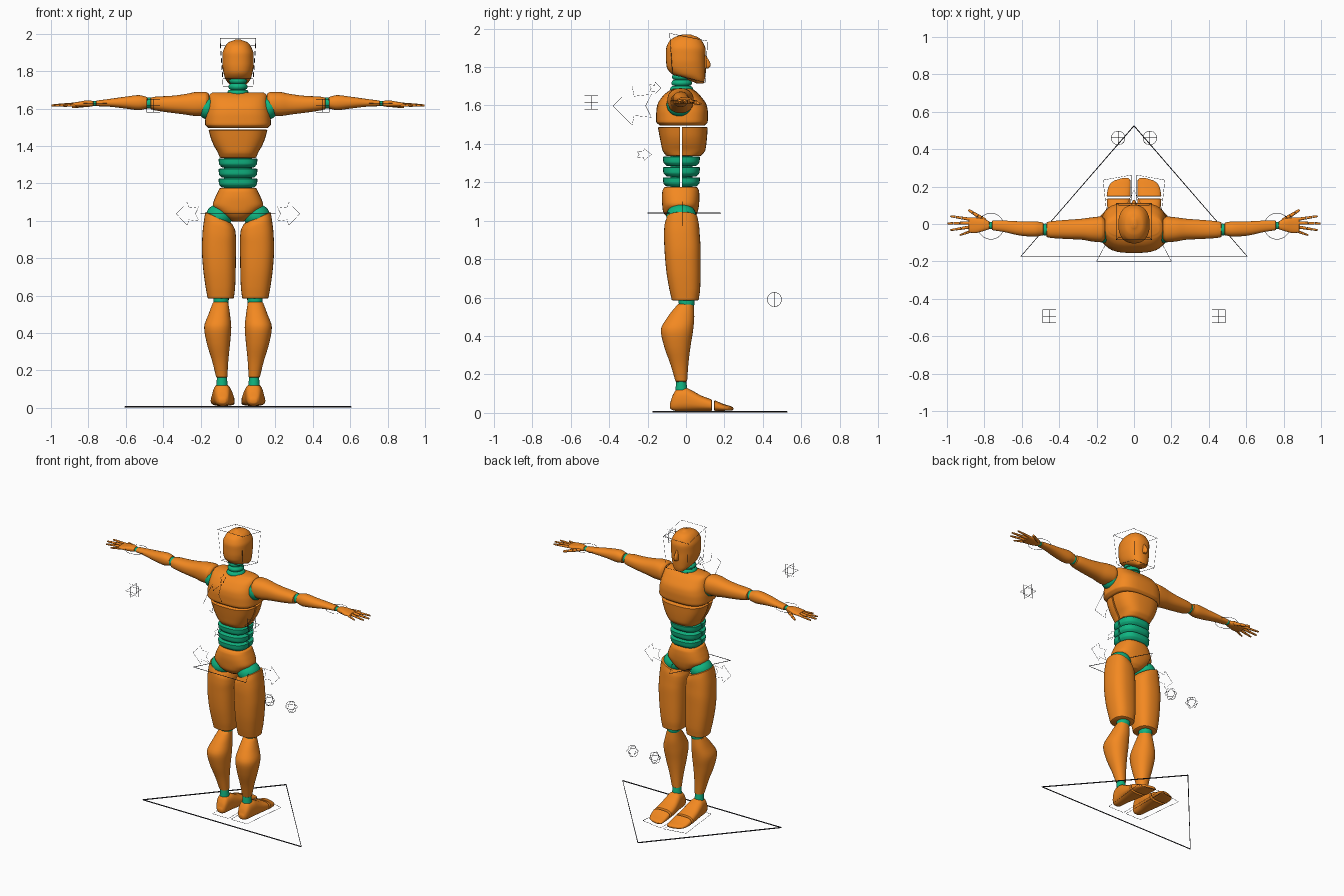
import bpy, bmesh, math
from mathutils import Vector, Matrix

if "Cube" in bpy.data.objects:
    bpy.data.objects.remove(bpy.data.objects["Cube"])


def material(name, rgb):
    m = bpy.data.materials.new(name)
    m.diffuse_color = (*rgb, 1)
    m.use_nodes = True
    m.node_tree.nodes["Principled BSDF"].inputs["Base Color"].default_value = m.diffuse_color
    return m


ORANGE = material("orange", (0.90, 0.25, 0.015))
GREEN = material("green", (0.005, 0.46, 0.22))
DARK = material("dark", (0.03, 0.03, 0.04))


def finish(name, bm, mat, mirror=False):
    bmesh.ops.recalc_face_normals(bm, faces=bm.faces)
    for f in bm.faces:
        f.smooth = True
    for e in bm.edges:
        e.smooth = e.is_manifold and e.calc_face_angle(0) < math.radians(35)
    me = bpy.data.meshes.new(name)
    bm.to_mesh(me)
    bm.free()
    me.materials.append(mat)
    ob = bpy.data.objects.new(name, me)
    bpy.context.collection.objects.link(ob)
    if mirror:
        ob.modifiers.new("mirror", "MIRROR").use_mirror_merge = False
    return ob


def smooth_rows(rows, steps=4):
    """Monotone cubic interpolation of every column along the first one."""
    n = len(rows)
    d = [[(b[k] - a[k]) / (b[0] - a[0]) for k in range(5)] for a, b in zip(rows, rows[1:])]
    hm = lambda a, b: 2 * a * b / (a + b) if a * b > 0 else 0
    m = [d[0]] + [[hm(d[i - 1][k], d[i][k]) for k in range(5)] for i in range(1, n - 1)] + [d[-1]]
    out = []
    for i in range(n - 1):
        h = rows[i + 1][0] - rows[i][0]
        for j in range(steps):
            s = j / steps
            out.append([(2*s**3 - 3*s*s + 1) * rows[i][k] + (s**3 - 2*s*s + s) * h * m[i][k]
                        + (3*s*s - 2*s**3) * rows[i + 1][k] + (s**3 - s*s) * h * m[i + 1][k]
                        for k in range(5)])
    return out + [list(rows[-1])]


def loft(name, axis, rows, mat, power=2.4, mirror=False, split=None, warp=None, rim=0.005, sides=32):
    """Rows are (position, u min, u max, v min, v max); ends get a small round rim."""
    rings = smooth_rows(rows)
    sgn = 1 if rows[-1][0] > rows[0][0] else -1
    inset = lambda r, s: [r[0] + s * rim * .6, r[1] + rim, r[2] - rim, r[3] + rim, r[4] - rim]
    rings = [inset(rings[0], -sgn)] + rings + [inset(rings[-1], sgn)]
    bm = bmesh.new()
    loops = []
    for t, u0, u1, v0, v1 in rings:
        loop = []
        for i in range(sides):
            a = math.tau * i / sides
            c, s = (math.copysign(abs(w) ** (2 / power), w) for w in (math.cos(a), math.sin(a)))
            u, v = (u0 + u1) / 2 + c * (u1 - u0) / 2, (v0 + v1) / 2 + s * (v1 - v0) / 2
            co = {"x": (t, u, v), "y": (u, t, v), "z": (u, v, t)}[axis]
            loop.append(bm.verts.new(warp(*co) if warp else co))
        loops.append(loop)
    for a, b in zip(loops, loops[1:]):
        for i in range(sides):
            j = (i + 1) % sides
            bm.faces.new((a[i], a[j], b[j], b[i]))
    bm.faces.new(loops[0])
    bm.faces.new(loops[-1])
    if split is None:
        return finish(name, bm, mat, mirror)
    for tag, off, way in (("front", .005, -1), ("back", -.005, 1)):
        half = bm.copy()
        r = bmesh.ops.bisect_plane(half, geom=half.verts[:] + half.edges[:] + half.faces[:],
                                   plane_co=(0, split + off, 0), plane_no=(0, way, 0), clear_outer=True)
        bmesh.ops.holes_fill(half, edges=[e for e in r["geom_cut"] if isinstance(e, bmesh.types.BMEdge)])
        finish(name + "_" + tag, half, mat)
    bm.free()


def sym(rows):
    return [(z, -x, x, a, b) for z, x, a, b in rows]


def ball(name, co, r, mat=GREEN, mirror=True):
    bm = bmesh.new()
    bmesh.ops.create_uvsphere(bm, u_segments=24, v_segments=16, radius=1,
                              matrix=Matrix.Translation(co) @ Matrix.Diagonal((*r, 1)))
    finish(name, bm, mat, mirror)


# head, nose and neck
loft("head", "z", sym([(1.967, .018, -.025, .03), (1.955, .05, -.06, .062), (1.93, .07, -.09, .087),
     (1.89, .084, -.104, .102), (1.84, .084, -.104, .1), (1.80, .079, -.1, .101), (1.765, .07, -.075, .1),
     (1.74, .055, -.01, .098), (1.717, .033, .05, .093)]), ORANGE, 2.3)
loft("nose", "z", sym([(1.865, .006, .08, .1), (1.81, .013, .08, .129), (1.795, .012, .08, .12)]), ORANGE, 2, rim=.003)
for i, (z, w) in enumerate(((1.75, .045), (1.718, .048), (1.685, .055))):
    loft(f"neck_ring_{i}", "z", sym([(z - .012, w, -.025 - w, -.02 + w), (z, w + .003, -.028 - w, -.017 + w),
         (z + .012, w - .003, -.022 - w, -.023 + w)]), GREEN, 2)
loft("neck_core", "z", sym([(1.66, .04, -.06, .02), (1.78, .038, -.06, .018)]), GREEN, 2)

# torso
loft("chest", "z", sym([(1.498, .16, -.14, .1), (1.515, .176, -.155, .113), (1.56, .174, -.155, .114),
     (1.6, .167, -.15, .108), (1.65, .158, -.12, .075), (1.675, .152, -.09, .05), (1.684, .14, -.07, .035)]),
     ORANGE, 3)
loft("rib_cage", "z", sym([(1.34, .098, -.105, .08), (1.365, .108, -.122, .1), (1.4, .128, -.13, .106),
     (1.44, .145, -.138, .11), (1.484, .157, -.146, .113)]), ORANGE, 2.8, split=-.026)
for i, z in enumerate((1.31, 1.255, 1.202)):
    loft(f"abdomen_ring_{i}", "z", sym([(z - .021, .09, -.105, .058), (z - .005, .102, -.118, .07),
         (z + .021, .104, -.12, .073)]), GREEN, 2.8, split=-.026)
loft("abdomen_core", "z", sym([(1.15, .075, -.08, .035), (1.36, .075, -.08, .035)]), GREEN, 2.5, split=-.026)
loft("pelvis", "z", sym([(1.172, .1, -.115, .06), (1.155, .108, -.123, .068), (1.12, .124, -.126, .07),
     (1.085, .135, -.124, .068), (1.05, .108, -.12, .062), (1.02, .07, -.1, .05), (1.0, .035, -.07, .03)]),
     ORANGE, 2.5)

# legs
ball("hip_joint", (.1, -.025, 1.025), (.072, .078, .065))
loft("thigh", "z", [(1.045, .03, .175, -.1, .06), (1.0, .015, .182, -.112, .068), (.93, .011, .19, -.115, .072),
     (.85, .011, .193, -.112, .076), (.75, .012, .187, -.104, .076), (.65, .015, .174, -.088, .074),
     (.588, .022, .163, -.074, .066)], ORANGE, 2.5, True,
     warp=lambda x, y, z: (x, y, z + max(0, z - .88) / .17 * (x - .175) * .45))
loft("knee_joint", "z", [(.62, .05, .13, -.04, .04), (.57, .05, .132, -.038, .045), (.54, .06, .12, -.03, .03)],
     GREEN, 2.2, True)
loft("shin", "z", [(.563, .052, .134, -.045, .04), (.5, .043, .158, -.095, .043), (.43, .036, .181, -.131, .037),
     (.35, .042, .168, -.115, .024), (.25, .052, .138, -.08, .012), (.165, .057, .117, -.055, .006)],
     ORANGE, 2.2, True)
loft("ankle_joint", "z", [(.17, .06, .112, -.05, .0), (.12, .055, .116, -.055, .008)], GREEN, 2, True)
loft("foot", "y", [(-.081, .062, .103, .022, .055), (-.07, .05, .115, .014, .09), (-.045, .042, .126, .01, .125),
     (0, .036, .133, .01, .13), (.03, .03, .137, .01, .117), (.08, .022, .142, .01, .09),
     (.133, .018, .146, .01, .07)], ORANGE, 2.6, True)
loft("toe_cap", "y", [(.15, .018, .146, .01, .066), (.2, .018, .14, .011, .045), (.235, .02, .125, .012, .034),
     (.243, .027, .11, .014, .03)], ORANGE, 2.8, True,
     warp=lambda x, y, z: (x, y - max(0, x - .06) * (y - .147) * 3, z))

# arms
ball("shoulder_joint", (.165, -.035, 1.605), (.05, .066, .062))
loft("upper_arm", "x", [(.158, -.085, .028, 1.575, 1.682), (.175, -.097, .04, 1.562, 1.69),
     (.22, -.094, .036, 1.56, 1.689), (.28, -.084, .028, 1.568, 1.678), (.36, -.08, .022, 1.578, 1.668),
     (.44, -.075, .015, 1.59, 1.664), (.466, -.07, .01, 1.597, 1.659)], ORANGE, 2.3, True)
ball("elbow_joint", (.475, -.03, 1.63), (.03, .032, .03))
loft("forearm", "x", [(.486, -.06, .008, 1.6, 1.662), (.53, -.068, .014, 1.592, 1.672),
     (.6, -.063, .014, 1.6, 1.664), (.7, -.042, .018, 1.611, 1.65), (.757, -.033, .018, 1.613, 1.643)],
     ORANGE, 2.2, True)
ball("wrist_joint", (.766, -.008, 1.627), (.018, .02, .014))

# hands
loft("palm", "x", [(.775, -.028, .014, 1.613, 1.641), (.805, -.038, .028, 1.609, 1.644),
     (.85, -.048, .034, 1.61, 1.637), (.882, -.046, .034, 1.612, 1.632)], ORANGE, 2.6, True)


def finger(name, a, b, r):
    a, b = Vector(a), Vector(b)
    q = (b - a).to_track_quat("Z", "Y").to_matrix().to_4x4()
    bm = bmesh.new()
    for i, (s, e) in enumerate(((0, .42), (.44, .72), (.74, 1))):
        p0, p1 = a.lerp(b, s), a.lerp(b, e)
        bmesh.ops.create_cone(bm, cap_ends=True, segments=12, radius1=r * (1 - .12 * i),
                              radius2=r * (.88 - .16 * i), depth=(p1 - p0).length,
                              matrix=Matrix.Translation((p0 + p1) / 2) @ q)
    finish(name, bm, ORANGE, True)


finger("index_finger", (.875, .025, 1.623), (.982, .042, 1.619), .0085)
finger("middle_finger", (.88, .005, 1.623), (.998, .003, 1.617), .009)
finger("ring_finger", (.878, -.016, 1.621), (.982, -.033, 1.616), .0085)
finger("little_finger", (.868, -.037, 1.619), (.932, -.06, 1.614), .0075)
finger("thumb", (.795, .018, 1.622), (.885, .075, 1.608), .011)


# thin control outlines around the figure
def outline(name, loops, both=False, r=.0012):
    cu = bpy.data.curves.new(name, "CURVE")
    cu.dimensions, cu.bevel_depth, cu.bevel_resolution = "3D", r, 0
    for loop in loops + ([[(-x, y, z) for x, y, z in l] for l in loops] if both else []):
        s = cu.splines.new("POLY")
        s.points.add(len(loop) - 1)
        for p, co in zip(s.points, loop):
            p.co = (*co, 1)
        s.use_cyclic_u = True
    cu.materials.append(DARK)
    ob = bpy.data.objects.new(name, cu)
    bpy.context.collection.objects.link(ob)


def ring(c, r, plane, n=24):
    out = []
    for i in range(n):
        co = list(c)
        a = math.tau * i / n + math.pi / n
        co[plane[0]] += r * math.cos(a)
        co[plane[1]] += r * math.sin(a)
        out.append(tuple(co))
    return out


def arrow(tip, root, h):
    d, m = root - tip, (root + tip) / 2
    return [(tip, 0), (m, h), (m + d * .05, h * .5), (root, h * .6), (root - d * .15, 0),
            (root, -h * .6), (m + d * .05, -h * .5), (m, -h)]


outline("ground_triangle", [[(-.605, -.173, .005), (.605, -.173, .005), (0, .525, .005)]], r=.004)
outline("pelvis_triangle", [[(-.2, -.2, 1.04), (.2, -.2, 1.04), (0, .18, 1.04)]], r=.002)
outline("hip_arrow", [[(x, -.02, 1.037 + k) for x, k in arrow(.33, .21, .063)]], True)
outline("chest_arrow", [[(0, y, 1.598 + k) for y, k in arrow(-.38, -.18, .1)]])
outline("waist_arrow", [[(0, y, 1.345 + k) for y, k in arrow(-.18, -.255, .03)]])
outline("neck_arrow", [[(0, y, 1.69 + k) for y, k in arrow(-.13, -.19, .03)]])
planes = ((0, 1), (0, 2), (1, 2))
outline("elbow_target", [ring((.452, -.493, 1.615), .05, p, 4) for p in planes], True)
outline("knee_target", [ring((.085, .46, .59), .037, p) for p in planes], True)
outline("wrist_ring", [ring((.765, -.012, 1.628), .07, (0, 1))], True)
top = [(-.095, -.085, 1.975), (.095, -.085, 1.975), (.095, .112, 1.935), (-.095, .112, 1.935)]
low = [(-.08, -.07, 1.76), (.08, -.07, 1.76), (.08, .1, 1.72), (-.08, .1, 1.72)]
outline("head_cage", [top, low] + [[top[i], top[(i + 1) % 4], low[(i + 1) % 4], low[i]] for i in (0, 2)])
outline("foot_outline", [[(.01, -.09, .003), (.13, -.09, .003), (.165, .235, .003), (.012, .262, .003)]], True)
